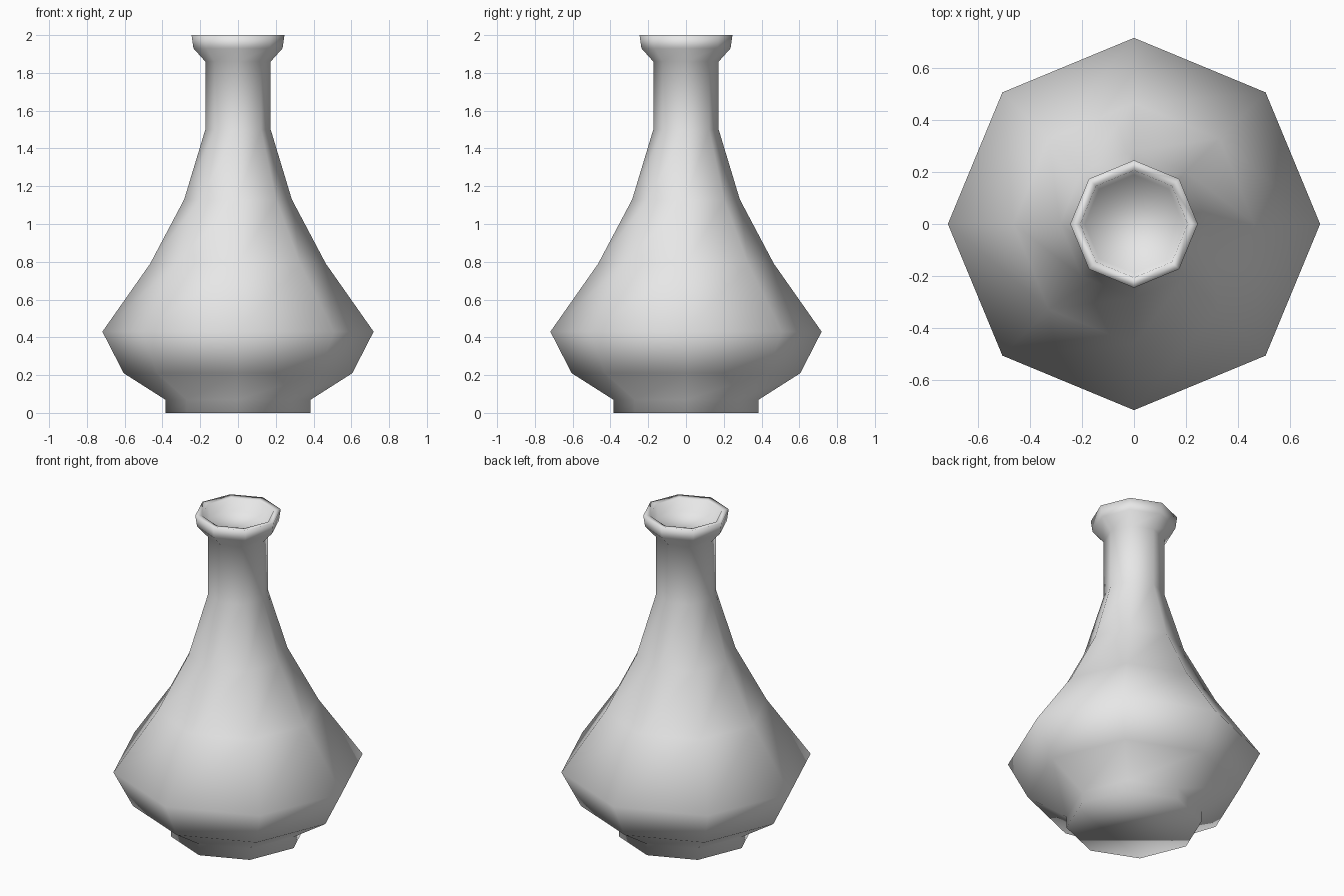
import bpy, bmesh
from math import cos, sin, tau

SIDES = 8

cube = bpy.data.objects.get("Cube")
if cube:
    bpy.data.objects.remove(cube, do_unlink=True)


def make_material(name, colour):
    mat = bpy.data.materials.new(name)
    mat.use_nodes = True
    mat.diffuse_color = colour
    mat.node_tree.nodes["Principled BSDF"].inputs["Base Color"].default_value = colour
    return mat


def lathe(name, profile, mat):
    """Turn a (radius, height) profile into a closed, smooth solid."""
    bm = bmesh.new()
    rings = []
    for radius, height in profile:
        rings.append([bm.verts.new((radius * cos(tau * i / SIDES),
                                    radius * sin(tau * i / SIDES), height))
                      for i in range(SIDES)])
    for low, high in zip(rings, rings[1:]):
        for i in range(SIDES):
            j = (i + 1) % SIDES
            bm.faces.new((low[i], low[j], high[j], high[i]))
    # Close the underside and the floor of the mouth
    bm.faces.new(rings[0][::-1])
    bm.faces.new(rings[-1])
    for face in bm.faces:
        face.smooth = True
    bmesh.ops.recalc_face_normals(bm, faces=bm.faces)
    mesh = bpy.data.meshes.new(name)
    bm.to_mesh(mesh)
    bm.free()
    mesh.materials.append(mat)
    obj = bpy.data.objects.new(name, mesh)
    bpy.context.collection.objects.link(obj)
    return obj


foot = [(0.385, 0), (0.385, 0.07)]
belly = [(0.605, 0.21), (0.718, 0.43), (0.465, 0.79), (0.285, 1.13)]
neck = [(0.173, 1.5), (0.173, 1.86)]
lip = [(0.236, 1.93), (0.246, 2.0)]
mouth = [(0.207, 1.995), (0.19, 1.92)]

lathe("bottle", foot + belly + neck + lip + mouth,
      make_material("light grey", (0.8, 0.8, 0.8, 1)))
